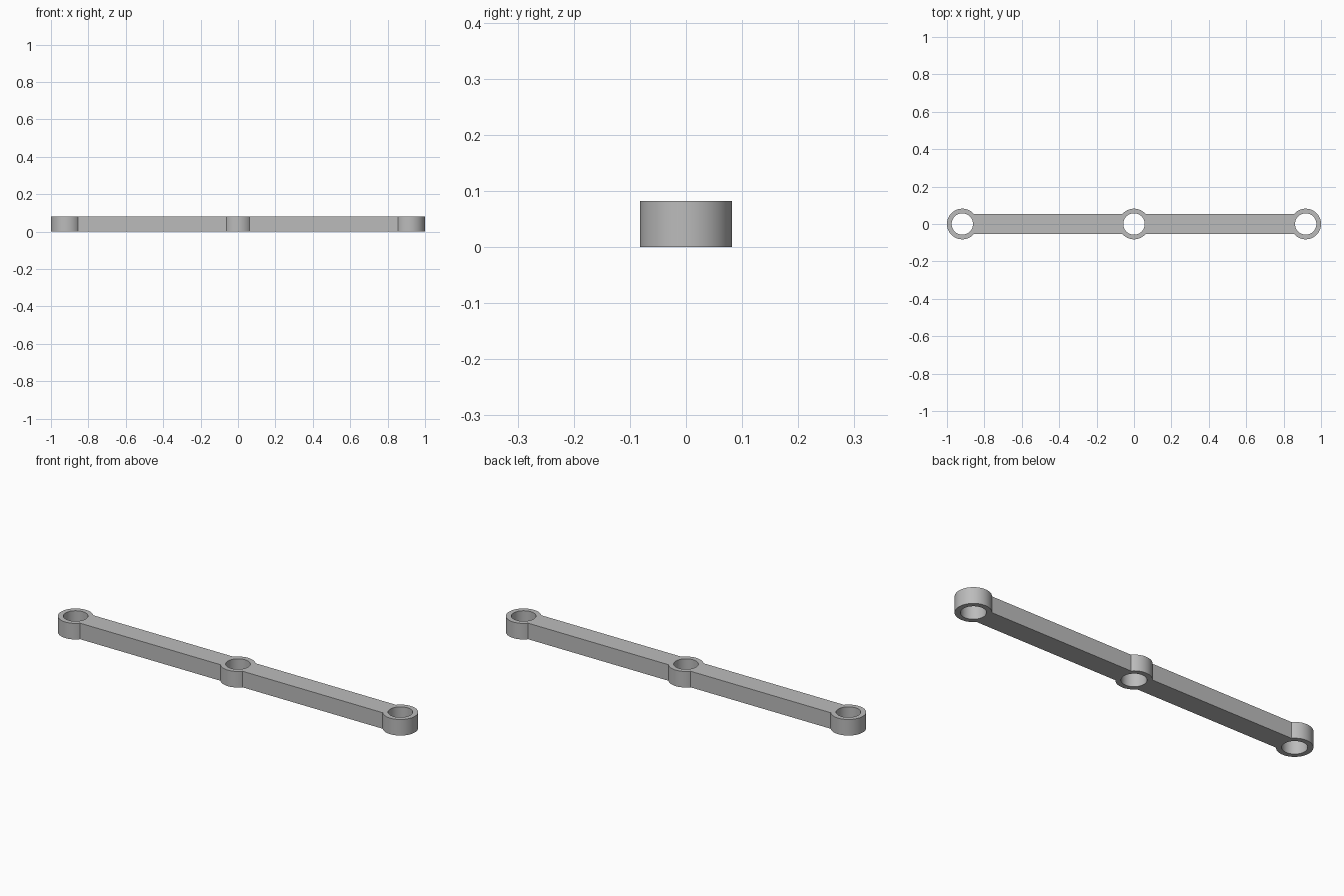
import bpy, bmesh
from math import pi, sin, cos, asin

cube = bpy.data.objects.get("Cube")
if cube:
    bpy.data.objects.remove(cube, do_unlink=True)

HEIGHT = 0.082
RING = 0.082      # outer radius of the eyes
HOLE = 0.057      # bore radius
BAR = 0.053       # half width of the bar
END = 1 - RING    # centre of the end eyes
ANGLE = asin(BAR / RING)


def arc(cx, radius, start, end, steps):
    return [(cx + radius * cos(start + (end - start) * i / steps),
             radius * sin(start + (end - start) * i / steps))
            for i in range(steps + 1)]


def add_loop(curve, points):
    spline = curve.splines.new('POLY')
    spline.points.add(len(points) - 1)
    for p, (x, y) in zip(spline.points, points):
        p.co = (x, y, 0, 1)
    spline.use_cyclic_u = True


# Flat outline: three round eyes joined by a straight bar
outline = (arc(END, RING, ANGLE - pi, pi - ANGLE, 64)
           + arc(0, RING, ANGLE, pi - ANGLE, 32)
           + arc(-END, RING, ANGLE, 2 * pi - ANGLE, 64)
           + arc(0, RING, pi + ANGLE, 2 * pi - ANGLE, 32))

profile = bpy.data.curves.new("link_profile", 'CURVE')
profile.dimensions = '2D'
profile.fill_mode = 'BOTH'
profile.extrude = HEIGHT / 2
add_loop(profile, outline)
for cx in (-END, 0, END):
    add_loop(profile, arc(cx, HOLE, 0, 2 * pi, 64)[:-1])

# Extruded solid with the three bores
link = bpy.data.objects.new("link_bar", profile)
bpy.context.collection.objects.link(link)
link.location.z = HEIGHT / 2
bpy.ops.object.select_all(action='DESELECT')
link.select_set(True)
bpy.context.view_layer.objects.active = link
bpy.ops.object.convert(target='MESH')
link = bpy.context.object

bm = bmesh.new()
bm.from_mesh(link.data)
bmesh.ops.remove_doubles(bm, verts=bm.verts, dist=0.0001)
bmesh.ops.recalc_face_normals(bm, faces=bm.faces)
bm.to_mesh(link.data)
bm.free()
bpy.ops.object.shade_smooth_by_angle()

# Plain grey metal
grey = bpy.data.materials.new("grey")
grey.use_nodes = True
colour = (0.5, 0.5, 0.5, 1)
grey.diffuse_color = colour
grey.node_tree.nodes["Principled BSDF"].inputs["Base Color"].default_value = colour
link.data.materials.clear()
link.data.materials.append(grey)
